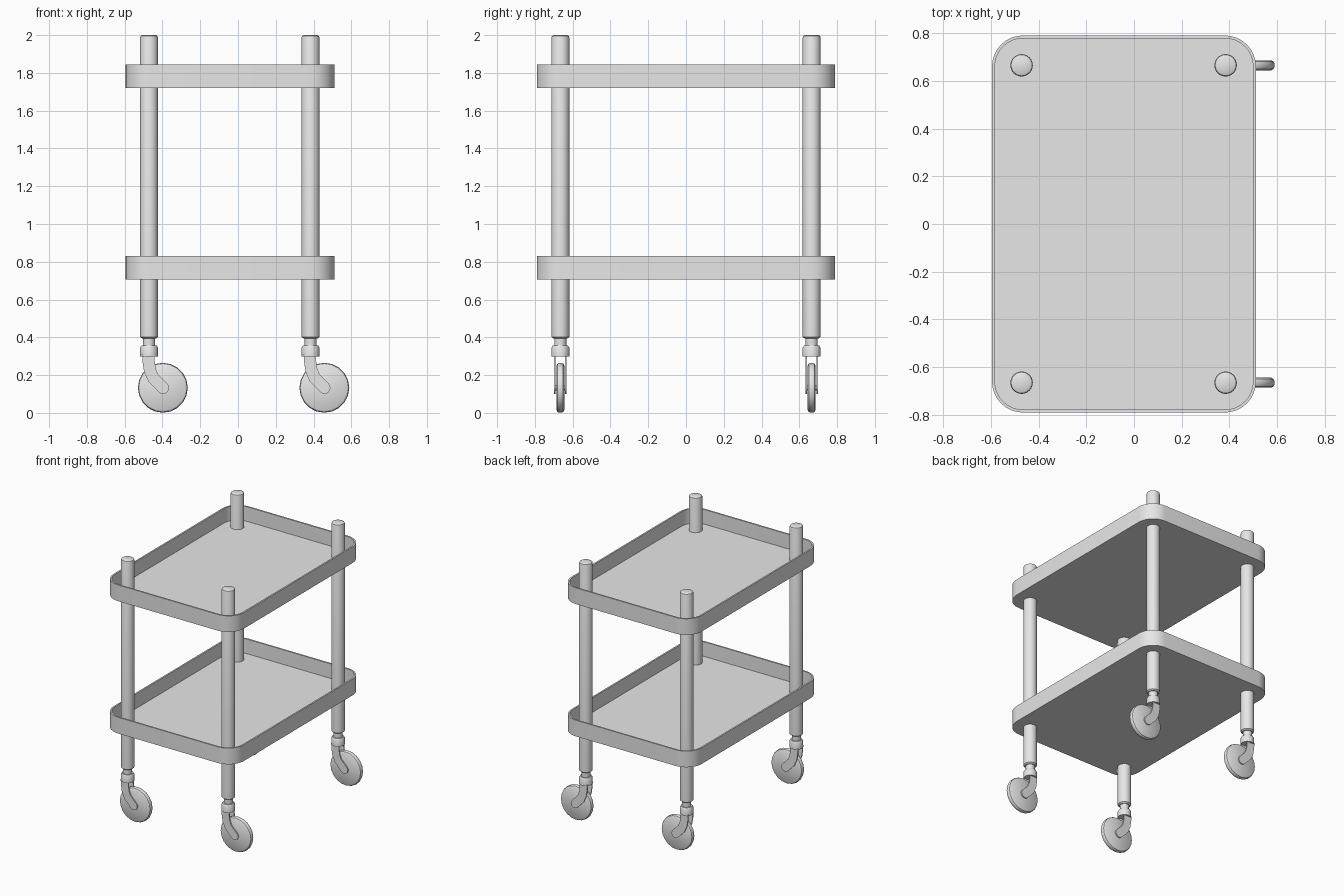
import bpy, bmesh, math
from mathutils import Matrix, Vector

if "Cube" in bpy.data.objects:
    bpy.data.objects.remove(bpy.data.objects["Cube"], do_unlink=True)

grey = bpy.data.materials.new("light grey metal")
grey.use_nodes = True
grey.diffuse_color = (0.8, 0.8, 0.8, 1)
grey.node_tree.nodes["Principled BSDF"].inputs["Base Color"].default_value = (0.8, 0.8, 0.8, 1)


def finish(bm, name, location=(0, 0, 0)):
    """Turn a bmesh into a shaded, coloured object."""
    bmesh.ops.recalc_face_normals(bm, faces=bm.faces[:])
    mesh = bpy.data.meshes.new(name)
    bm.to_mesh(mesh)
    bm.free()
    mesh.materials.append(grey)
    obj = bpy.data.objects.new(name, mesh)
    bpy.context.collection.objects.link(obj)
    obj.location = location
    bpy.ops.object.select_all(action="DESELECT")
    obj.select_set(True)
    bpy.context.view_layer.objects.active = obj
    bpy.ops.object.shade_smooth_by_angle(angle=math.radians(35))
    return obj


def loft(bm, rings):
    """Skin a list of equal point loops and cap both ends."""
    loops = [[bm.verts.new(p) for p in ring] for ring in rings]
    n = len(loops[0])
    for a, b in zip(loops, loops[1:]):
        for i in range(n):
            j = (i + 1) % n
            bm.faces.new((a[i], a[j], b[j], b[i]))
    bm.faces.new(loops[0][::-1])
    bm.faces.new(loops[-1])


def turned(name, profile, sides, location, along_y=False):
    """Lathe a (radius, height) profile about z, or about y."""
    bm = bmesh.new()
    angles = [math.tau * i / sides for i in range(sides)]
    loft(bm, [[(r * math.cos(a), r * math.sin(a), h) for a in angles] for r, h in profile])
    if along_y:
        bm.transform(Matrix.Rotation(math.pi / 2, 4, "X"))
    return finish(bm, name, location)


def rounded_rect(hx, hy, r, z, steps=8):
    points = []
    for k, (sx, sy) in enumerate([(1, 1), (-1, 1), (-1, -1), (1, -1)]):
        for i in range(steps + 1):
            a = math.pi / 2 * (k + i / steps)
            points.append((sx * (hx - r) + r * math.cos(a), sy * (hy - r) + r * math.sin(a), z))
    return points


# Trays: thin floor with a raised rim
HX, HY, R, WALL, HEIGHT = 0.553, 0.79, 0.13, 0.012, 0.124


def tray(name, z):
    bm = bmesh.new()
    outer = (HX, HY, R)
    inner = (HX - WALL, HY - WALL, R - WALL)
    loft(bm, [rounded_rect(*outer, 0), rounded_rect(*outer, HEIGHT),
              rounded_rect(*inner, HEIGHT), rounded_rect(*inner, WALL)])
    finish(bm, name, (-0.042, 0, z))


tray("lower_tray", 0.706)
tray("upper_tray", 1.721)


# Caster fork arm: curved strip with a rounded end at the axle
AXLE = Vector((0.073, 0.133))


def fork_arm(name, x, y):
    path = [Vector(p) for p in [(-0.004, 0.31), (-0.002, 0.27), (0.005, 0.225), (0.022, 0.185)]] + [AXLE]
    half = 0.032
    left, right = [], []
    for i, p in enumerate(path):
        d = (path[min(i + 1, len(path) - 1)] - path[max(i - 1, 0)]).normalized()
        side = Vector((-d.y, d.x)) * half
        left.append(p + side)
        right.append(p - side)
    start = math.atan2(side.y, side.x)
    tip = [AXLE + half * Vector((math.cos(start - math.pi * i / 8), math.sin(start - math.pi * i / 8)))
           for i in range(1, 8)]
    outline = left + tip + right[::-1]
    bm = bmesh.new()
    loft(bm, [[(p.x, t, p.y) for p in outline] for t in (-0.004, 0.004)])
    finish(bm, name, (x, y, 0))


# Profiles for the turned parts
POST = [(0.037, 0.394), (0.047, 0.402), (0.047, 1.988), (0.044, 1.996), (0.037, 2.0)]
STEM = [(0.032, 0.34), (0.032, 0.40)]
COLLAR = [(0.047, 0.298), (0.047, 0.345), (0.04, 0.357)]
WHEEL = [(0.118, -0.021), (0.128, -0.015), (0.132, -0.006),
         (0.132, 0.006), (0.128, 0.015), (0.118, 0.021)]
PIN = [(0.014, -0.03), (0.014, 0.03)]

# Four legs, each with its caster
for side, x in (("right", -0.471), ("left", 0.384)):
    for end, y in (("front", -0.665), ("back", 0.665)):
        tag = f"{end}_{side}"
        turned(f"{tag}_post", POST, 24, (x, y, 0))
        turned(f"{tag}_caster_stem", STEM, 20, (x, y, 0))
        turned(f"{tag}_caster_collar", COLLAR, 24, (x, y, 0))
        hub = (x + AXLE.x, y, AXLE.y)
        turned(f"{tag}_wheel", WHEEL, 20, hub, along_y=True)
        turned(f"{tag}_axle", PIN, 12, hub, along_y=True)
        for s, label in ((-1, "outer"), (1, "inner")):
            fork_arm(f"{tag}_fork_{label}", x, y + s * 0.029)
